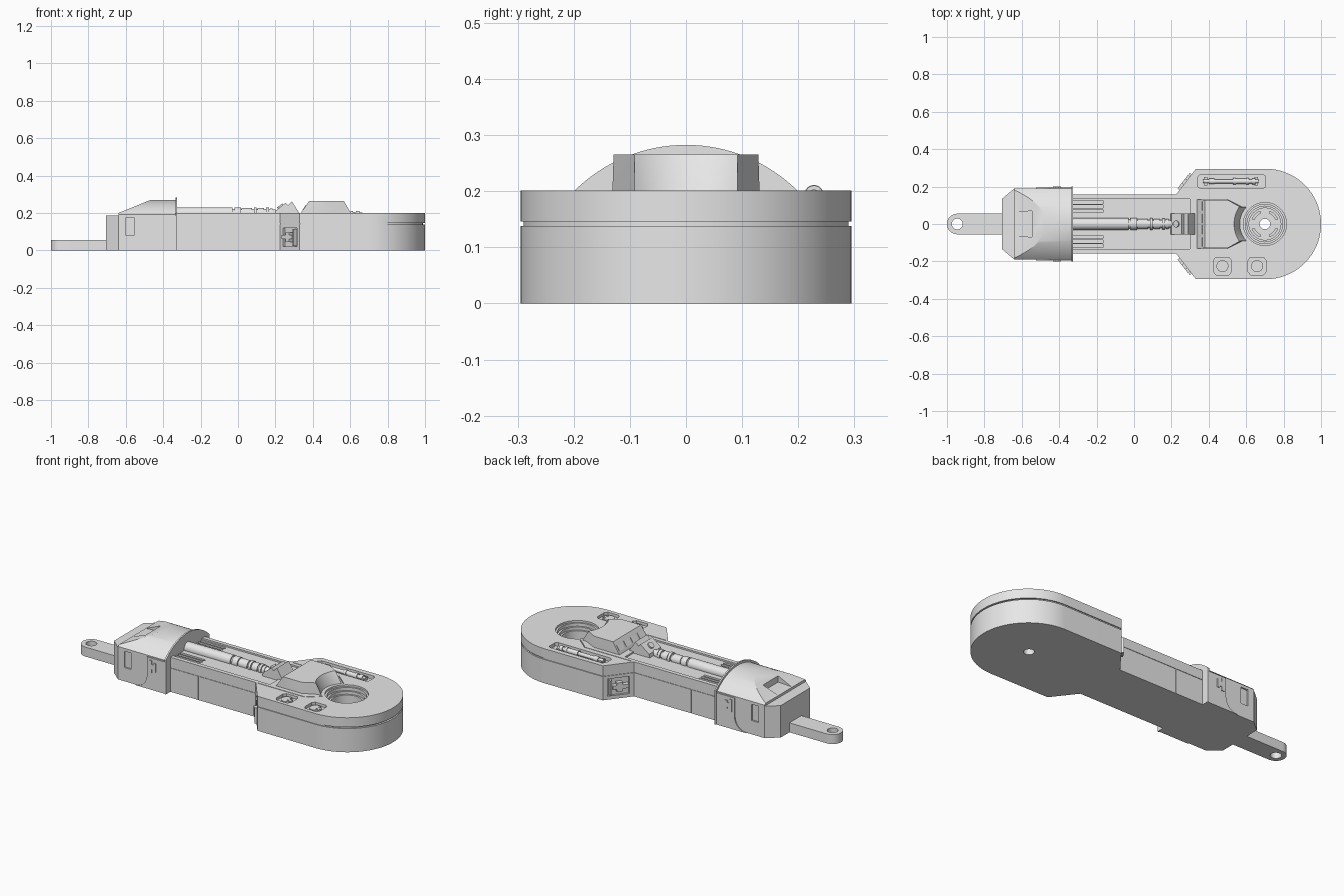
import bpy, bmesh, math
from mathutils import Matrix, Vector

if "Cube" in bpy.data.objects:
    bpy.data.objects.remove(bpy.data.objects["Cube"], do_unlink=True)

grey = bpy.data.materials.new("plain_grey")
grey.use_nodes = True
grey.diffuse_color = (0.8, 0.8, 0.8, 1)
grey.node_tree.nodes["Principled BSDF"].inputs["Base Color"].default_value = (0.8, 0.8, 0.8, 1)


def finish(name, bm):
    bmesh.ops.recalc_face_normals(bm, faces=bm.faces)
    me = bpy.data.meshes.new(name)
    bm.to_mesh(me)
    bm.free()
    me.materials.append(grey)
    ob = bpy.data.objects.new(name, me)
    bpy.context.collection.objects.link(ob)
    return ob


def select(ob):
    bpy.ops.object.select_all(action='DESELECT')
    ob.select_set(True)
    bpy.context.view_layer.objects.active = ob


def smooth(ob):
    select(ob)
    bpy.ops.object.shade_smooth_by_angle(angle=math.radians(30))
    return ob


def stack(name, loops):
    """Closed skin through a list of equal-length point loops."""
    bm = bmesh.new()
    rings = [[bm.verts.new(p) for p in loop] for loop in loops]
    n = len(rings[0])
    for a, b in zip(rings, rings[1:]):
        for i in range(n):
            j = (i + 1) % n
            bm.faces.new((a[i], a[j], b[j], b[i]))
    bm.faces.new(rings[0][::-1])
    bm.faces.new(rings[-1])
    return finish(name, bm)


def prism(name, pts, axis, lo, hi):
    place = {'x': lambda p, t: (t, p[0], p[1]),
             'y': lambda p, t: (p[0], t, p[1]),
             'z': lambda p, t: (p[0], p[1], t)}[axis]
    return stack(name, [[place(p, t) for p in pts] for t in (lo, hi)])


def box(name, x, y, z):
    return prism(name, [(x[0], y[0]), (x[1], y[0]), (x[1], y[1]), (x[0], y[1])], 'z', *z)


def arc(cx, cy, r, a0, a1, n):
    return [(cx + r * math.cos(a0 + (a1 - a0) * i / n),
             cy + r * math.sin(a0 + (a1 - a0) * i / n)) for i in range(n + 1)]


def circle(cx, cy, r, n=32):
    return arc(cx, cy, r, 0, math.tau, n)[:-1]


def capsule(x0, x1, cy, r):
    return (arc(x1, cy, r, -math.pi / 2, math.pi / 2, 8)
            + arc(x0, cy, r, math.pi / 2, 1.5 * math.pi, 8))


def cut(ob, cutter):
    select(ob)
    mod = ob.modifiers.new("cut", 'BOOLEAN')
    mod.operation, mod.solver, mod.object = 'DIFFERENCE', 'EXACT', cutter
    bpy.ops.object.modifier_apply(modifier=mod.name)
    bpy.data.objects.remove(cutter, do_unlink=True)


def rod(name, steps, y, z, n=24):
    """Stepped shaft along x from (x, radius) stations."""
    return smooth(stack(name, [[(x, p[0], p[1]) for p in circle(y, z, r, n)] for x, r in steps]))


# Arm and round head in one body, with a seam groove around it
half = [(-0.5, -0.158), (0.225, -0.158), (0.33, -0.293)]
outline = half + arc(0.705, 0, 0.295, -math.pi / 2, math.pi / 2, 48) \
    + [(x, -y) for x, y in reversed(half)]


def level(z, inset=False):
    k = 0.982 if inset else 1
    return [(0.35 + (x - 0.35) * k, y * k, z) for x, y in outline]


body = stack("arm_and_head", [level(0), level(0.138), level(0.138, True),
                              level(0.146, True), level(0.146), level(0.201)])

# Stepped socket with a hole right through
socket = [(0.115, 0.3), (0.115, 0.19), (0.105, 0.19), (0.105, 0.172), (0.095, 0.172),
          (0.095, 0.155), (0.085, 0.155), (0.085, 0.1), (0.028, 0.1), (0.028, -0.1)]
cut(body, stack("socket_cutter", [[(x, y, z) for x, y in circle(0.7, 0, r, 48)]
                                  for r, z in socket]))
# Shallow channel along the arm
cut(body, box("channel_cutter", (-0.45, 0.3), (-0.134, 0.134), (0.192, 0.3)))
# Rounded pocket for the pipe
cut(body, prism("pocket_cutter", [(0.34, 0.2), (0.355, 0.19), (0.69, 0.19), (0.703, 0.2),
                                  (0.703, 0.255), (0.69, 0.265), (0.355, 0.265), (0.34, 0.25)],
                'z', 0.18, 0.3))
for cx in (0.473, 0.658):
    cut(body, prism("square_pocket_cutter", [(cx - 0.048, -0.255), (cx - 0.035, -0.272),
                    (cx + 0.035, -0.272), (cx + 0.048, -0.255), (cx + 0.048, -0.195),
                    (cx + 0.035, -0.178), (cx - 0.035, -0.178), (cx - 0.048, -0.195)],
                    'z', 0.185, 0.3))
for s in (-1, 1):
    for cy in (0.07, 0.093, 0.116):
        cut(body, prism("slot_cutter", capsule(-0.4, -0.17, s * cy, 0.008), 'z', 0.178, 0.3))
    # Seam lines on the head top and joint on the arm side
    seam = [(0.24, 0.156), (0.54, 0.156), (0.612, 0.095), (0.615, 0.098), (0.541, 0.16), (0.24, 0.16)]
    cut(body, prism("seam_cutter", [(x, s * y) for x, y in seam], 'z', 0.195, 0.3))
    cut(body, box("joint_cutter", (-0.147, -0.143), sorted((s * 0.154, s * 0.2)), (-0.1, 0.137)))
    # Panel recess on each slanted shoulder, with a bar inside
    a, b = Vector((0.225, s * 0.158, 0)), Vector((0.33, s * 0.293, 0))
    turn = Matrix.Translation((a + b) / 2) @ Matrix.Rotation(math.atan2(b.y - a.y, b.x - a.x), 4, 'Z')
    panel = box("panel_cutter", (-0.06, 0.06), (-0.012, 0.012), (0.02, 0.12))
    panel.data.transform(turn)
    cut(body, panel)
    for name, x, z in (("shoulder_bar", (-0.055, 0.035), (0.06, 0.082)),
                       ("shoulder_block", (-0.02, 0.012), (0.045, 0.097)),
                       ("shoulder_post", (0.04, 0.05), (0.025, 0.115))):
        part = box(name, x, (-0.014, 0.014), z)
        part.data.transform(turn)
smooth(body)

# Fastener discs in the square pockets
for cx in (0.473, 0.658):
    smooth(prism("fastener", circle(cx, -0.225, 0.032), 'z', 0.18, 0.196))
    for dx, dy in ((0.016, 0.014), (0.016, -0.014)):
        smooth(prism("fastener_pin", circle(cx + dx, -0.225 + dy, 0.006, 12), 'z', 0.19, 0.2))

# Raised arc segments on the socket floor
for k in range(4):
    a0 = k * math.pi / 2 + 0.35
    prism("socket_segment", arc(0.7, 0, 0.075, a0, a0 + 0.87, 8)
          + arc(0.7, 0, 0.06, a0 + 0.87, a0, 8), 'z', 0.095, 0.112)

# Pipe in the pocket, with collars
rod("pocket_pipe", [(0.37, 0.01), (0.4, 0.01), (0.4, 0.015), (0.43, 0.015), (0.43, 0.011),
                    (0.53, 0.011), (0.53, 0.017), (0.545, 0.017), (0.545, 0.014), (0.6, 0.014),
                    (0.6, 0.017), (0.615, 0.017), (0.615, 0.011), (0.63, 0.011), (0.63, 0.016),
                    (0.65, 0.016), (0.65, 0.009), (0.665, 0.009)], 0.228, 0.194)
for x in (0.375, 0.645):
    box("pipe_mount", (x, x + 0.018), (0.206, 0.25), (0.178, 0.196))

# Main shaft with ringed coupling
steps = [(-0.35, 0.032), (-0.03, 0.032), (-0.03, 0.024), (-0.02, 0.024)]
for x0, x1, r in ((-0.02, 0.015, 0.031), (0.02, 0.075, 0.028), (0.085, 0.1, 0.032),
                  (0.105, 0.14, 0.028), (0.15, 0.165, 0.03), (0.17, 0.185, 0.026)):
    steps += [(x0, 0.022), (x0, r), (x1, r), (x1, 0.022)]
rod("main_shaft", steps + [(0.215, 0.015)], 0, 0.199)

# Tilted connector and the rear wedge
prism("connector_block", [(0.195, 0.19), (0.2, 0.212), (0.255, 0.255), (0.268, 0.24), (0.262, 0.19)],
      'y', -0.055, 0.055)
stud = prism("connector_stud", circle(0, 0, 0.018, 20), 'z', -0.005, 0.008)
stud.data.transform(Matrix.Translation((0.228, 0, 0.234)) @ Matrix.Rotation(-0.66, 4, 'Y'))
smooth(stud)
prism("connector_wedge", [(0.262, 0.19), (0.262, 0.235), (0.288, 0.262), (0.328, 0.2), (0.328, 0.19)],
      'y', -0.055, 0.055)

# Raised housing with a concave end that leans around the socket
def housing_loop(x0, side, tip, r, z):
    a = math.asin(0.092 / r)
    return ([(x0, side, z), (x0, -side, z), (0.5, -side, z), (tip, -0.092, z)]
            + [(x, y, z) for x, y in arc(0.7, 0, r, math.pi + a, math.pi - a, 16)]
            + [(tip, 0.092, z), (0.5, side, z)])


smooth(stack("housing", [housing_loop(0.335, 0.131, 0.58, 0.132, 0.19),
                         housing_loop(0.338, 0.131, 0.578, 0.135, 0.203),
                         housing_loop(0.38, 0.129, 0.566, 0.165, 0.265)]))
# Vents on the sloped face of the housing
for cy in (-0.095, -0.03, 0.03, 0.095):
    prism("housing_vent", [(0.344, 0.215), (0.364, 0.245), (0.369, 0.241), (0.349, 0.211)],
          'y', cy - 0.024, cy + 0.024)

# Domed clamp over the end of the arm
def arch(width, r):
    a = math.acos(width / r)
    return [(-width, 0), (width, 0)] + arc(0, 0, r, a, math.pi - a, 32)


clamp = prism("clamp", arch(0.19, 0.27), 'x', -0.64, -0.33)
cut(clamp, prism("slope_cutter", [(-0.66, 0.192), (-0.46, 0.273), (-0.46, 0.4), (-0.66, 0.4)],
                 'y', -0.4, 0.4))
cut(clamp, prism("notch_cutter", [(-0.66, -0.06), (-0.545, -0.07), (-0.545, 0.07), (-0.66, 0.06)],
                 'z', 0.202, 0.4))
for s in (-1, 1):
    cut(clamp, box("side_cutter", (-0.63, -0.555), sorted((s * 0.181, s * 0.3)), (0.08, 0.175)))
smooth(clamp)
smooth(prism("clamp_flange", arch(0.2, 0.2825), 'x', -0.334, -0.325))
prism("clamp_end", [(-0.6, -0.19), (-0.64, -0.19), (-0.705, -0.135),
                    (-0.705, 0.135), (-0.64, 0.19), (-0.6, 0.19)], 'z', 0, 0.186)

# Side plates and latches on the clamp
plate = [(-0.33, 0), (-0.33, 0.185), (-0.45, 0.185)] \
    + arc(-0.525, 0.075, 0.075, 0, -math.pi / 2, 8)
for s in (-1, 1):
    smooth(prism("side_plate", plate, 'y', *sorted((s * 0.185, s * 0.196))))
    for name, x, z in (("latch_post", (-0.434, -0.418), (0.1, 0.172)),
                       ("latch_bar", (-0.434, -0.39), (0.122, 0.15)),
                       ("latch_tab", (-0.405, -0.39), (0.112, 0.16))):
        box(name, x, sorted((s * 0.19, s * 0.201)), z)

# Flat lug with an eye
lug = prism("lug", [(-0.68, -0.055), (-0.68, 0.055)]
            + arc(-0.945, 0, 0.055, math.pi / 2, 1.5 * math.pi, 24), 'z', 0, 0.055)
cut(lug, prism("eye_cutter", circle(-0.945, 0, 0.029), 'z', -0.1, 0.2))
smooth(lug)
